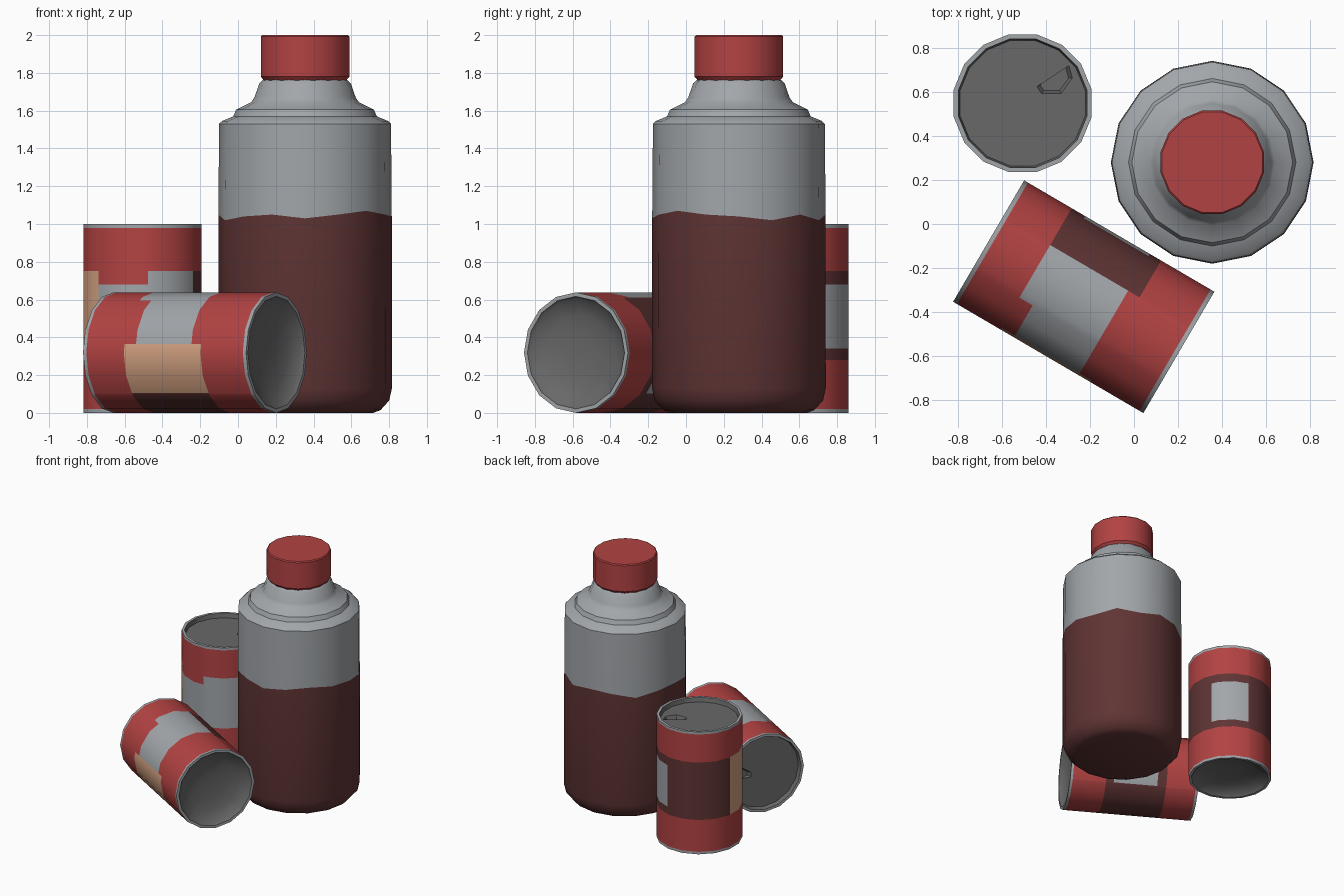
import bpy, bmesh
from math import radians, degrees, cos, sin, pi
from mathutils import Matrix, Vector

if "Cube" in bpy.data.objects:
    bpy.data.objects.remove(bpy.data.objects["Cube"])

COLOURS = {
    "red": (0.45, 0.055, 0.055), "light grey": (0.36, 0.38, 0.40),
    "dark brown red": (0.115, 0.034, 0.034), "tan": (0.65, 0.36, 0.22),
    "dark grey": (0.14, 0.14, 0.14),
}
MATS = []
for name, rgb in COLOURS.items():
    m = bpy.data.materials.new(name)
    m.diffuse_color = (*rgb, 1)
    m.use_nodes = True
    m.node_tree.nodes["Principled BSDF"].inputs["Base Color"].default_value = m.diffuse_color
    MATS.append(m)
RED, GREY, BROWN, TAN, DARK = range(5)
SIDES = 16
STEP = 360 / SIDES


def polygon_point(radius, deg, start, z):
    """Point on a regular polygon outline that has a vertex at angle start."""
    off = (deg - start) % STEP - STEP / 2
    r = radius * cos(pi / SIDES) / cos(radians(off))
    return Vector((r * cos(radians(deg)), r * sin(radians(deg)), z))


def lathe(bm, profile, angles, start, paint, wave=None):
    """Rings from a (radius, z) profile; z of None takes its heights from wave."""
    rings = [[bm.verts.new(polygon_point(r, a, start, wave[i] if z is None else z))
              for i, a in enumerate(angles)] for r, z in profile]
    n = len(angles)
    for k in range(len(rings) - 1):
        for i in range(n):
            j = (i + 1) % n
            f = bm.faces.new((rings[k][i], rings[k][j], rings[k + 1][j], rings[k + 1][i]))
            mid = (angles[i] + (angles[j] - angles[i]) % 360 / 2) % 360
            f.material_index = paint(k, mid, f)
    return rings


def finish(bm, name, matrix):
    bmesh.ops.recalc_face_normals(bm, faces=bm.faces[:])
    me = bpy.data.meshes.new(name)
    bm.to_mesh(me)
    bm.free()
    for m in MATS:
        me.materials.append(m)
    return place(name, me, matrix)


def place(name, me, matrix):
    ob = bpy.data.objects.new(name, me)
    bpy.context.collection.objects.link(ob)
    ob.matrix_world = matrix
    return ob


# Bottle body with a wavy colour line
bottle_at = Matrix.Translation((0.355, 0.28, 0))
axis_angles = [i * STEP for i in range(SIDES)]
wave = [1.04, 1.02, 1.05, 1.02, 1.05, 1.04, 1.01, 1.04,
        1.05, 1.02, 1.04, 1.05, 1.03, 1.05, 1.07, 1.05]
body = [(0.36, 0.0), (0.40, 0.015), (0.445, 0.065), (0.46, 0.13), (0.459, None),
        (0.455, 1.53), (0.44, 1.545), (0.38, 1.57), (0.365, 1.605), (0.285, 1.645),
        (0.268, 1.67), (0.242, 1.745), (0.22, 1.765)]
bm = bmesh.new()
rings = lathe(bm, body, axis_angles, 0,
              lambda k, a, f: BROWN if k < 4 else GREY, wave)
bm.faces.new(rings[0]).material_index = BROWN
bm.faces.new(rings[-1]).material_index = GREY
bottle = finish(bm, "bottle_body", bottle_at)

# Bottle cap
half = STEP / 2
bm = bmesh.new()
rings = lathe(bm, [(0.222, 1.76), (0.239, 1.78), (0.239, 1.992), (0.232, 2.0)],
              [half + a for a in axis_angles], half, lambda k, a, f: RED)
for ring in (rings[0], rings[-1]):
    bm.faces.new(ring).material_index = RED
cap = finish(bm, "bottle_cap", bottle_at)


# Can: label patches are chosen by angle and height
def can_paint(k, a, f):
    z = f.calc_center_median().z
    if k < 3 or k > 10:
        return DARK
    if k == 3 or k >= 9:
        return GREY
    if z < 0.28 or z > 0.75:
        return RED
    if 171 < a < 222:
        return TAN
    if 222 < a < 327:
        top = 0.68 if a < 275 else 0.75
        return GREY if 0.34 < z < top else RED
    if 23 < a < 77 and 0.34 < z < 0.68:
        return GREY
    return BROWN


R = 0.319
can_angles = sorted([half + a for a in axis_angles] + [23, 77, 171, 222, 275, 327])
can_profile = [(0.10, 0.065), (0.20, 0.05), (0.285, 0.015), (0.30, 0.0), (R, 0.0),
               (R, 0.02)]
# bottom dome, bottom rim, side bands, top rim
can_profile = [(0.10, 0.065), (0.20, 0.05), (0.285, 0.018), (0.298, 0.0), (R, 0.0)]
bands = [(R, 0.02), (R, 0.28), (R, 0.34), (R, 0.68), (R, 0.75), (R, 0.98), (R, 1.0)]
top_rim = [(0.298, 1.0), (0.29, 0.965)]


def side_paint(k, a, f):
    z = f.calc_center_median().z
    if k < 3:
        return DARK
    if k == 12:
        return DARK
    if k in (3, 4, 10, 11):
        return GREY
    return can_paint(5, a, f)


bm = bmesh.new()
rings = lathe(bm, can_profile + bands + top_rim, can_angles, half, side_paint)
bm.faces.new(rings[0]).material_index = DARK

# Can lid with a pushed-in drinking hole
outline = [(0.065, 0.075), (0.085, 0.045), (0.175, 0.045),
           (0.225, 0.115), (0.21, 0.17), (0.175, 0.235)]
hole = [bm.verts.new((x, y, 0.965)) for x, y in outline]
floor = [bm.verts.new((0.14 + (x - 0.14) * 0.8, 0.11 + (y - 0.11) * 0.8, 0.93))
         for x, y in outline]
for i in range(len(hole)):
    j = (i + 1) % len(hole)
    bm.faces.new((hole[i], hole[j], floor[j], floor[i])).material_index = DARK
bm.faces.new(floor).material_index = DARK
border = []
for loop in (rings[-1], hole):
    for i, v in enumerate(loop):
        border.append(bm.edges.get((v, loop[(i + 1) % len(loop)])))
fill = bmesh.ops.triangle_fill(bm, use_beauty=True, edges=border, normal=(0, 0, 1))
for g in fill["geom"]:
    if isinstance(g, bmesh.types.BMFace):
        g.material_index = DARK
standing = finish(bm, "standing_can", Matrix.Translation((-0.505, 0.548, 0)))

# Smooth the round sides, keep the rims sharp
for ob in (bottle, cap, standing):
    bpy.ops.object.select_all(action='DESELECT')
    ob.select_set(True)
    bpy.context.view_layer.objects.active = ob
    bpy.ops.object.shade_smooth_by_angle(angle=radians(35))

# Lying can shares the mesh, tipped on its side with a label corner upward
axis = Vector((-0.863, 0.505, 0)).normalized()
up = Vector((0, 0, 1))
frame = Matrix((up, axis.cross(up), axis)).transposed().to_4x4()
base = Vector((-0.228, -0.33, R)) - axis * 0.5
place("lying_can", standing.data,
      Matrix.Translation(base) @ frame @ Matrix.Rotation(radians(-303.75), 4, 'Z'))
